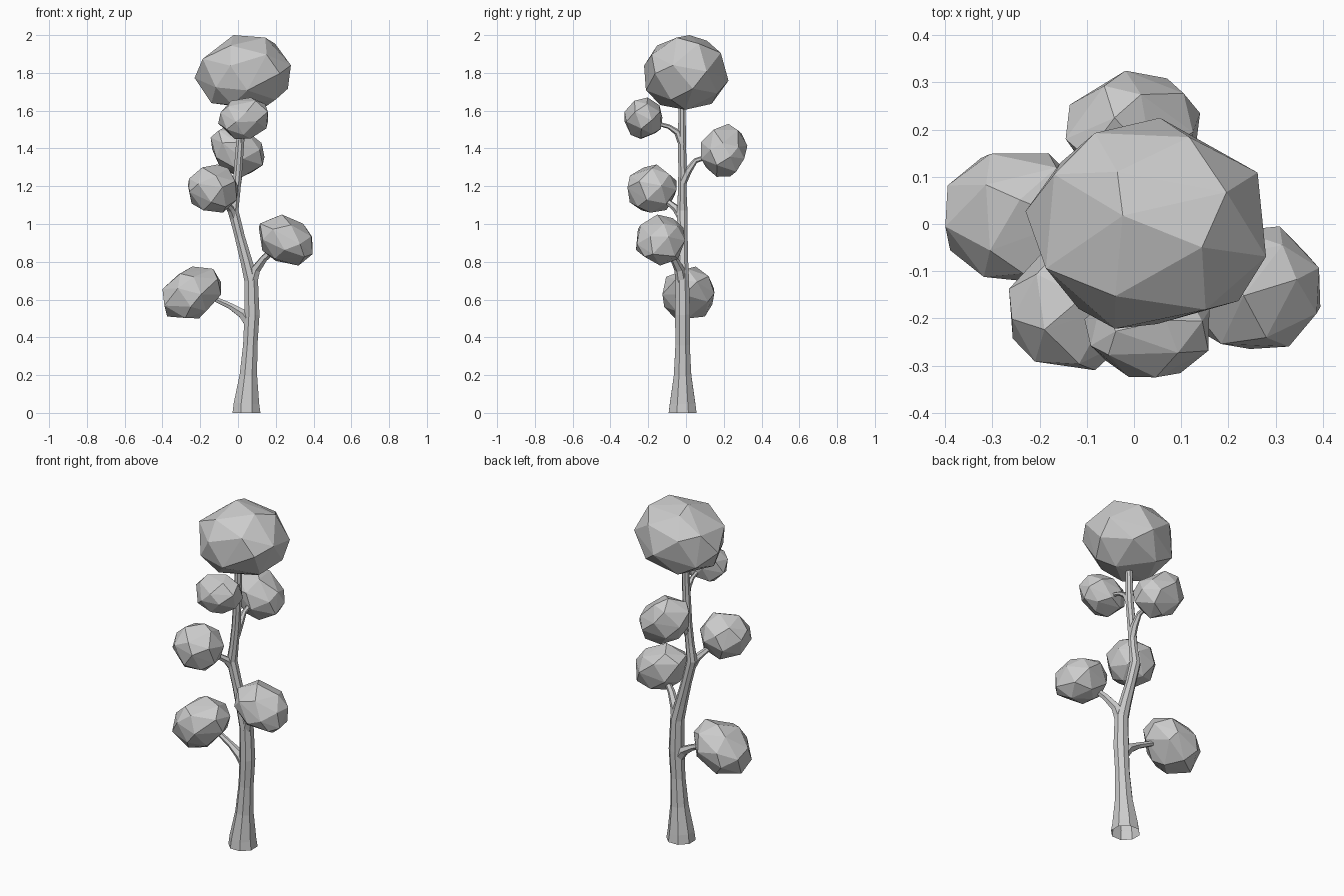
import bpy
import bmesh
import math
import random
from mathutils import Vector

if "Cube" in bpy.data.objects:
    bpy.data.objects.remove(bpy.data.objects["Cube"], do_unlink=True)

GREY = (0.6, 0.6, 0.6, 1.0)
grey = bpy.data.materials.new("plain grey")
grey.use_nodes = True
grey.diffuse_color = GREY
bsdf = grey.node_tree.nodes["Principled BSDF"]
bsdf.inputs["Base Color"].default_value = GREY
bsdf.inputs["Roughness"].default_value = 0.8


def finish(name, bm):
    bmesh.ops.recalc_face_normals(bm, faces=bm.faces[:])
    mesh = bpy.data.meshes.new(name)
    bm.to_mesh(mesh)
    bm.free()
    mesh.materials.append(grey)
    obj = bpy.data.objects.new(name, mesh)
    bpy.context.collection.objects.link(obj)
    return obj


def limb(name, path, sides):
    """Faceted tapering tube through (x, y, z, radius) stations."""
    bm = bmesh.new()
    points = [Vector(p[:3]) for p in path]
    rings = []
    for i, p in enumerate(points):
        along = points[min(i + 1, len(points) - 1)] - points[max(i - 1, 0)]
        turn = Vector((0, 0, 1)).rotation_difference(along)
        ring = []
        for k in range(sides):
            a = math.tau * (k + 0.5) / sides
            offset = Vector((math.cos(a), math.sin(a), 0)) * path[i][3]
            ring.append(bm.verts.new(p + turn @ offset))
        rings.append(ring)
    for low, high in zip(rings, rings[1:]):
        for k in range(sides):
            n = (k + 1) % sides
            bm.faces.new((low[k], low[n], high[n], high[k]))
    return finish(name, bm)


def crown(name, low, high, lean, seed, count=24):
    """Irregular faceted foliage ball filling the box from low to high."""
    rng = random.Random(seed)
    spin = rng.uniform(0, math.tau)
    pts = []
    for i in range(count):
        z = 1 - 2 * (i + 0.5) / count
        a = spin + i * math.pi * (3 - math.sqrt(5))
        r = math.sqrt(1 - z * z)
        p = Vector((r * math.cos(a), r * math.sin(a), z))
        p += Vector([rng.uniform(-0.13, 0.13) for _ in range(3)])
        p.normalize()
        p.z += lean * p.x
        pts.append(p)
    # stretch the points to the wanted extents
    for axis in range(3):
        a = min(p[axis] for p in pts)
        b = max(p[axis] for p in pts)
        for p in pts:
            p[axis] = low[axis] + (p[axis] - a) / (b - a) * (high[axis] - low[axis])
    bm = bmesh.new()
    for p in pts:
        bm.verts.new(p)
    hull = bmesh.ops.convex_hull(bm, input=bm.verts[:])
    loose = [v for v in bm.verts if not v.link_faces]
    bmesh.ops.delete(bm, geom=loose, context='VERTS')
    return finish(name, bm)


# Trunk: flared foot, swaying stem, open underneath
limb("trunk", [
    (0.045, -0.018, 0, 0.08), (0.045, -0.018, 0.05, 0.073),
    (0.055, -0.018, 0.2, 0.05), (0.065, -0.018, 0.36, 0.041),
    (0.074, -0.018, 0.52, 0.043), (0.07, -0.02, 0.7, 0.039),
    (0.045, -0.02, 0.8, 0.034), (0.01, -0.018, 0.93, 0.029),
    (-0.025, -0.02, 1.07, 0.03), (-0.012, -0.02, 1.16, 0.025),
    (0.0, -0.018, 1.28, 0.024), (0.012, -0.022, 1.44, 0.023),
    (0.02, -0.02, 1.68, 0.019)], 8)

# Branches, each starting inside the trunk and ending inside its crown
limb("lower_right_branch", [
    (0.07, -0.018, 0.46, 0.03), (0.025, -0.015, 0.525, 0.028),
    (-0.04, -0.008, 0.565, 0.018), (-0.16, 0.01, 0.62, 0.013)], 6)
limb("lower_left_branch", [
    (0.068, -0.02, 0.67, 0.034), (0.095, -0.035, 0.76, 0.027),
    (0.14, -0.065, 0.82, 0.02), (0.21, -0.105, 0.88, 0.015)], 6)
limb("middle_front_branch", [
    (-0.02, -0.018, 1.03, 0.026), (-0.04, -0.05, 1.08, 0.021),
    (-0.075, -0.1, 1.12, 0.015), (-0.11, -0.15, 1.16, 0.012)], 6)
limb("back_branch", [
    (0.0, -0.018, 1.22, 0.022), (0.005, 0.01, 1.28, 0.02),
    (0.005, 0.05, 1.335, 0.014), (0.0, 0.15, 1.37, 0.011)], 6)
limb("upper_front_branch", [
    (0.014, -0.02, 1.42, 0.02), (0.018, -0.045, 1.485, 0.018),
    (0.022, -0.09, 1.515, 0.012), (0.028, -0.18, 1.54, 0.01)], 6)

# Foliage crowns
crown("lower_right_crown", (-0.4, -0.125, 0.5), (-0.09, 0.15, 0.775), 0.25, 3)
crown("lower_left_crown", (0.11, -0.265, 0.78), (0.395, -0.005, 1.05), -0.25, 5)
crown("middle_front_crown", (-0.265, -0.31, 1.06), (0.0, -0.05, 1.315), 0, 8)
crown("back_crown", (-0.145, 0.08, 1.25), (0.14, 0.325, 1.53), -0.25, 11)
crown("upper_front_crown", (-0.105, -0.325, 1.45), (0.16, -0.125, 1.67), 0.1, 14)
crown("top_crown", (-0.23, -0.222, 1.605), (0.28, 0.225, 2.0), 0.05, 17, 26)
